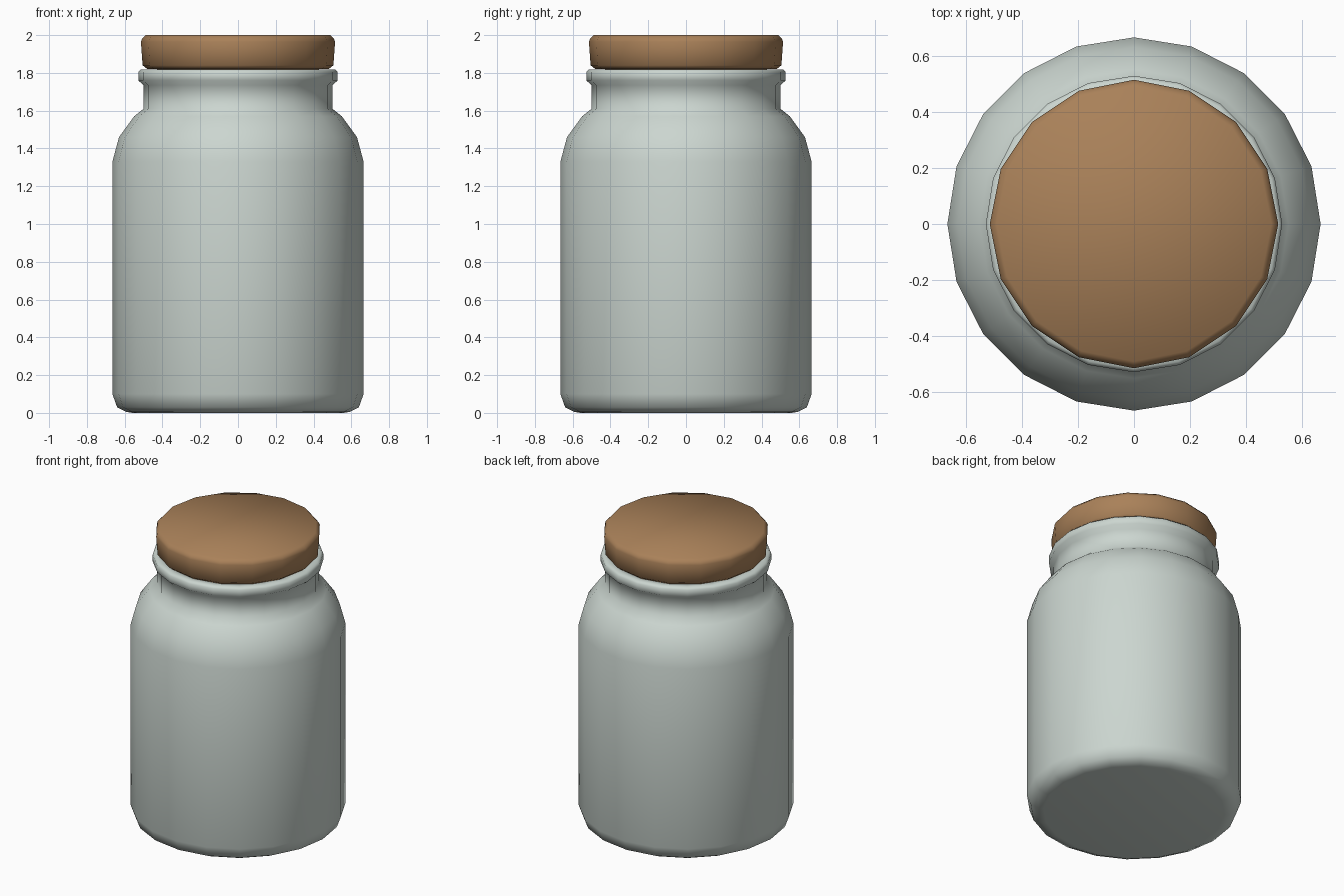
import bpy
import bmesh
from math import radians
from mathutils import Matrix, Vector

if "Cube" in bpy.data.objects:
    bpy.data.objects.remove(bpy.data.objects["Cube"], do_unlink=True)


def make_material(name, rgb):
    mat = bpy.data.materials.new(name)
    mat.use_nodes = True
    colour = (*rgb, 1.0)
    mat.diffuse_color = colour
    bsdf = next(n for n in mat.node_tree.nodes if n.type == "BSDF_PRINCIPLED")
    bsdf.inputs["Base Color"].default_value = colour
    return mat


def lathe(name, profile, sides, mat):
    """Revolve a (radius, height) profile around z and cap both ends."""
    bm = bmesh.new()
    rings = []
    for radius, height in profile:
        start = Vector((radius, 0, height))
        rings.append([bm.verts.new(Matrix.Rotation(radians(360 * i / sides), 3, "Z") @ start)
                      for i in range(sides)])
    for low, high in zip(rings, rings[1:]):
        for i in range(sides):
            j = (i + 1) % sides
            bm.faces.new((low[i], low[j], high[j], high[i]))
    bm.faces.new(list(reversed(rings[0])))
    bm.faces.new(rings[-1])
    bmesh.ops.recalc_face_normals(bm, faces=bm.faces)
    for face in bm.faces:
        face.smooth = True
    mesh = bpy.data.meshes.new(name)
    bm.to_mesh(mesh)
    bm.free()
    mesh.materials.append(mat)
    obj = bpy.data.objects.new(name, mesh)
    bpy.context.collection.objects.link(obj)
    return obj


glass = make_material("pale grey green glass", (0.60, 0.67, 0.63))
cork = make_material("brown cork", (0.40, 0.22, 0.10))

# Jar: base, straight wall, rounded shoulder, neck, rolled lip and inner mouth
jar_profile = [
    (0.56, 0.0), (0.59, 0.005), (0.64, 0.03), (0.665, 0.10),
    (0.665, 1.33), (0.63, 1.46), (0.55, 1.57), (0.50, 1.61),
    (0.50, 1.735), (0.528, 1.76), (0.528, 1.805), (0.515, 1.818),
    (0.45, 1.818), (0.44, 1.65),
]
lathe("jar", jar_profile, 20, glass)

# Stopper: plug inside the mouth and a wider bevelled cap
stopper_profile = [
    (0.42, 1.68), (0.43, 1.82), (0.48, 1.82), (0.505, 1.84),
    (0.514, 1.965), (0.508, 1.98), (0.49, 2.0),
]
lathe("stopper", stopper_profile, 16, cork)
